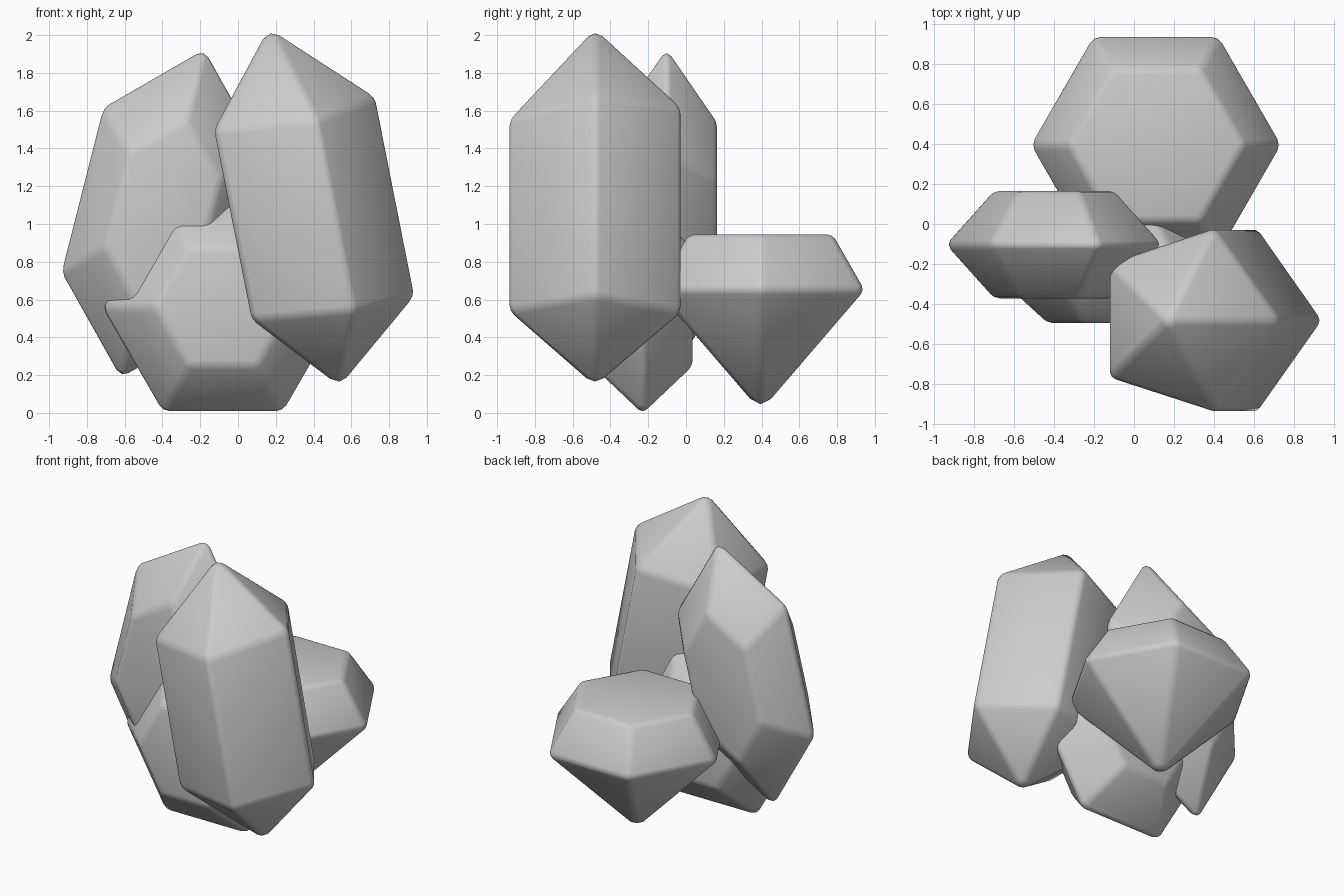
import bpy, bmesh
from math import cos, sin, pi, radians
from mathutils import Vector, Matrix

if "Cube" in bpy.data.objects:
    bpy.data.objects.remove(bpy.data.objects["Cube"])


def crystal(name, rings, matrix, bevel=0.03):
    """Bridge rings of points (one-point rings are tips) and soften the edges."""
    bm = bmesh.new()
    loops = [[bm.verts.new(p) for p in ring] for ring in rings]
    for a, b in zip(loops, loops[1:]):
        n = max(len(a), len(b))
        for i in range(n):
            j = (i + 1) % n
            quad = [a[i % len(a)], a[j % len(a)], b[j % len(b)], b[i % len(b)]]
            bm.faces.new(list(dict.fromkeys(quad)))
    for end in (loops[0], loops[-1]):
        if len(end) > 2:
            bm.faces.new(end)
    bm.transform(matrix)
    bmesh.ops.recalc_face_normals(bm, faces=bm.faces)
    me = bpy.data.meshes.new(name)
    bm.to_mesh(me)
    bm.free()
    for p in me.polygons:
        p.use_smooth = True
    ob = bpy.data.objects.new(name, me)
    bpy.context.collection.objects.link(ob)
    mod = ob.modifiers.new("soft_edges", 'BEVEL')
    mod.width = bevel
    mod.segments = 2
    mod.limit_method = 'NONE'
    return ob


def ring(n, r, heights):
    """Regular polygon in xy with one height per corner."""
    if not isinstance(heights, (list, tuple)):
        heights = [heights] * n
    return [(r * cos(2 * pi * i / n), r * sin(2 * pi * i / n), h)
            for i, h in enumerate(heights)]


def place(x, y, z, angle=0, axis='Y'):
    return Matrix.Translation((x, y, z)) @ Matrix.Rotation(radians(angle), 4, axis)


# Tall five-sided column with pointed ends, leaning left
crystal("tall_crystal",
        [[(0, 0, -0.97)],
         ring(5, 0.485, [-0.575, -0.60, -0.53, -0.53, -0.59]),
         ring(5, 0.485, [0.50, 0.51, 0.495, 0.495, 0.44]),
         [(0, 0, 0.97)]],
        place(0.355, -0.482, 1.09, -11.2))

# Six-sided cut gem at the back, flat top and pointed base
crystal("back_gem",
        [[(0, 0, 0.01)], ring(6, 0.635, 0.65), ring(6, 0.44, 0.945)],
        place(0.11, 0.395, 0))

# Double-sided hexagonal gem facing the front, at the bottom
crystal("low_gem",
        [ring(6, 0.36, -0.265), ring(6, 0.65, 0), ring(6, 0.36, 0.265)],
        place(-0.08, -0.23, 0.56, 90, 'X'))

# Stretched double-sided hexagonal gem on the left
top, low = Vector((0.225, 0.885)), Vector((-0.545, -0.315))
half = [top, top + low, low]
outline = half + [-p for p in half]


def flat_ring(scale, y):
    return [(p.x * scale, y, p.y * scale) for p in outline]


crystal("left_gem",
        [flat_ring(0.56, -0.268), flat_ring(1, 0), flat_ring(0.56, 0.268)],
        place(-0.40, -0.103, 1.055))
